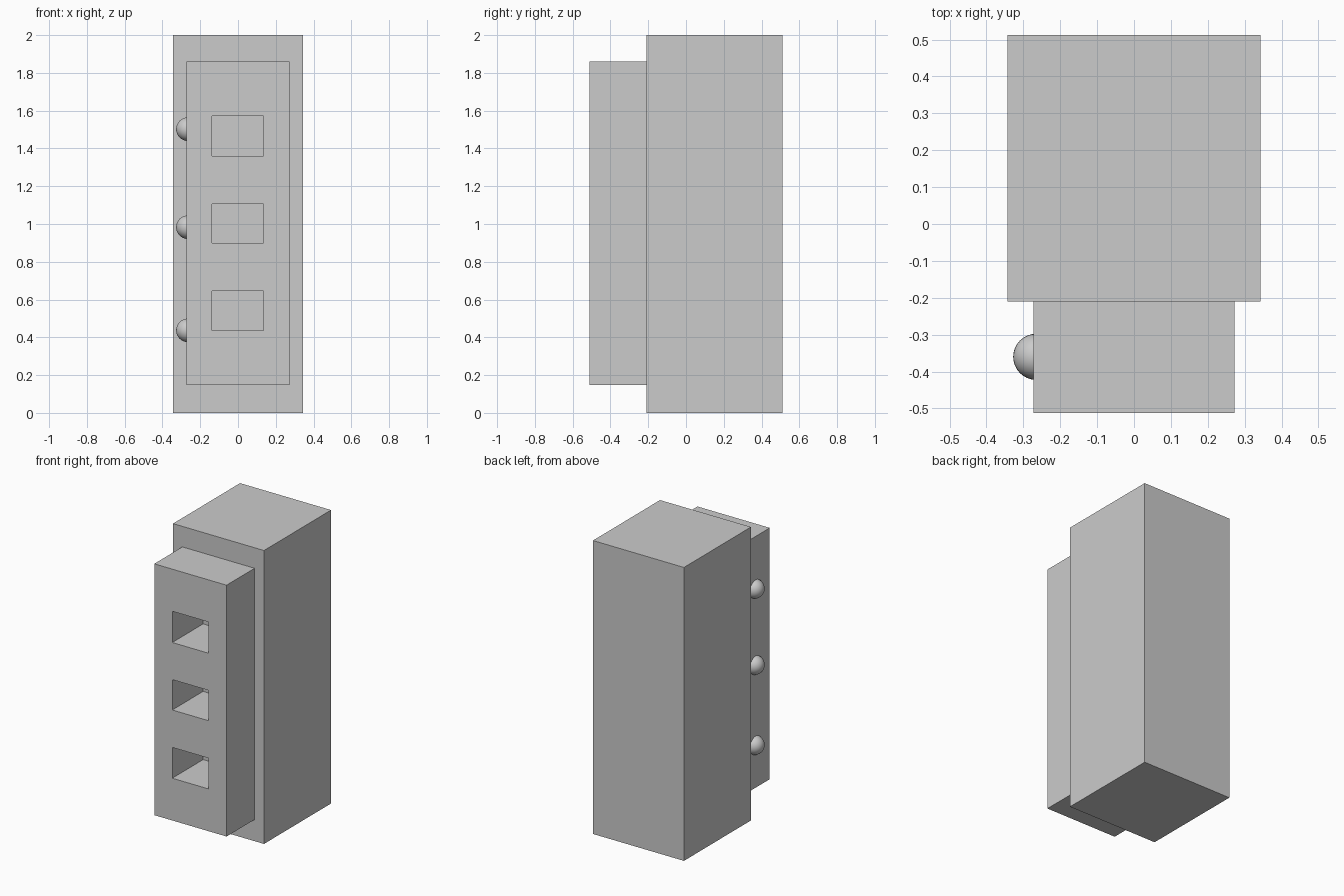
import bpy

if "Cube" in bpy.data.objects:
    bpy.data.objects.remove(bpy.data.objects["Cube"])


def box(name, x, y, z):
    """Box from (min, max) ranges."""
    bpy.ops.mesh.primitive_cube_add(size=1, location=[sum(r) / 2 for r in (x, y, z)])
    ob = bpy.context.object
    ob.name = name
    ob.scale = [r[1] - r[0] for r in (x, y, z)]
    bpy.ops.object.transform_apply(location=False, rotation=False, scale=True)
    return ob


# Main cabinet and the raised front panel
cabinet = box("cabinet", (-0.343, 0.343), (-0.21, 0.512), (0, 2))
panel = box("front_panel", (-0.273, 0.272), (-0.512, -0.21), (0.147, 1.86))

# Three rectangular pockets running through the panel
for i, (low, high) in enumerate([(0.435, 0.645), (0.90, 1.107), (1.36, 1.573)]):
    cutter = box(f"pocket_cutter_{i + 1}", (-0.137, 0.135), (-0.6, -0.18), (low, high))
    cutter.hide_render = True
    cutter.hide_set(True)
    for ob in (panel, cabinet):
        mod = ob.modifiers.new(f"pocket_{i + 1}", 'BOOLEAN')
        mod.operation = 'DIFFERENCE'
        mod.solver = 'EXACT'
        mod.object = cutter

# Round buttons half sunk in the panel's left side
for i, z in enumerate([0.437, 0.983, 1.502]):
    bpy.ops.mesh.primitive_uv_sphere_add(segments=32, ring_count=16, radius=0.0625,
                                         location=(-0.265, -0.36, z))
    bpy.context.object.name = f"side_button_{i + 1}"
    bpy.ops.object.shade_smooth()
